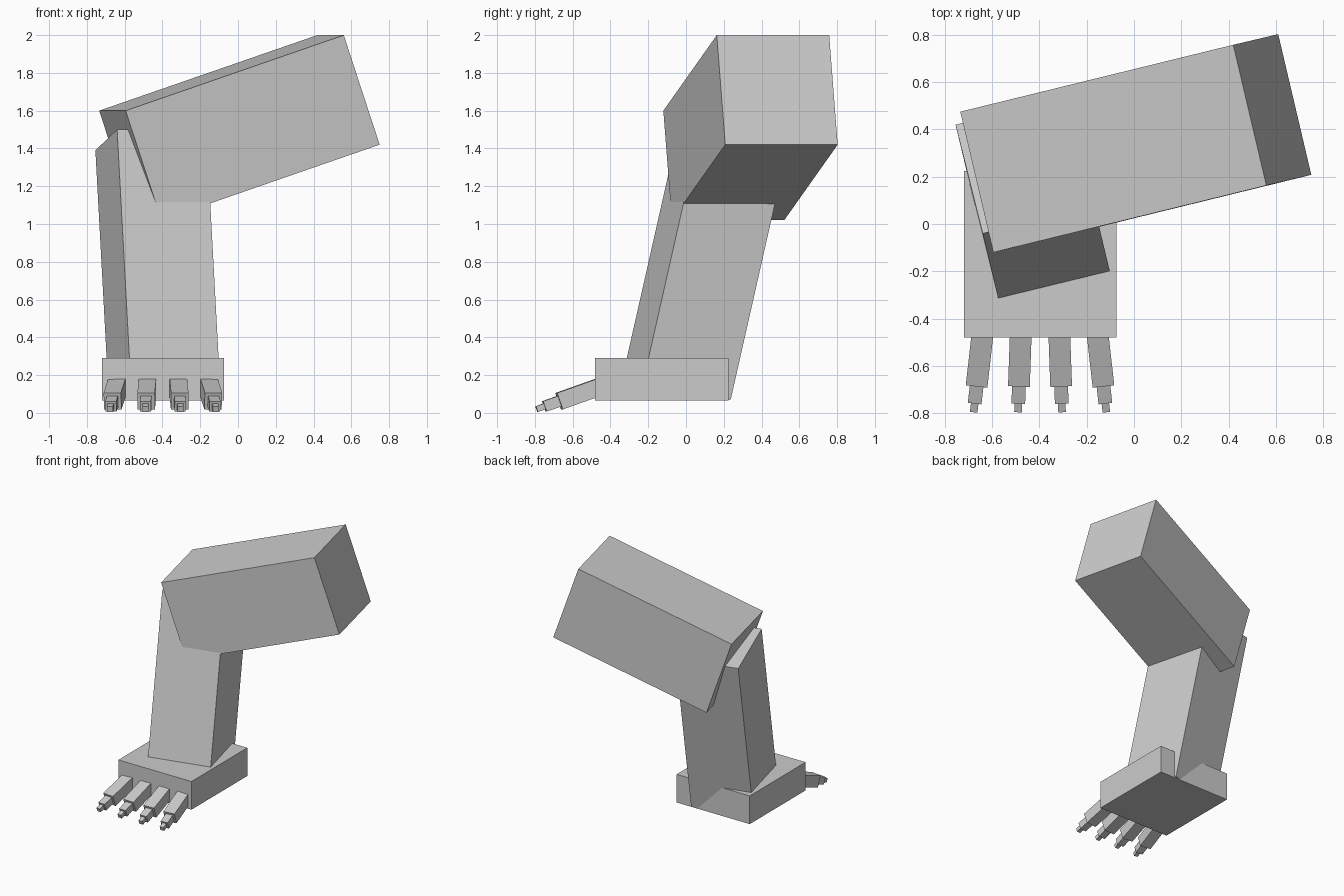
import bpy, bmesh
from mathutils import Vector, Matrix

if "Cube" in bpy.data.objects:
    bpy.data.objects.remove(bpy.data.objects["Cube"])

grey = bpy.data.materials.new("light grey")
grey.diffuse_color = (0.6, 0.6, 0.6, 1)
grey.use_nodes = True
grey.node_tree.nodes["Principled BSDF"].inputs["Base Color"].default_value = grey.diffuse_color


def box(name, centre, u, v, w):
    """Box spanned by three full-length edge vectors about a centre."""
    u, v, w = Vector(u), Vector(v), Vector(w)
    m = Matrix((u, v, w)).transposed().to_4x4()
    m.translation = Vector(centre)
    bm = bmesh.new()
    bmesh.ops.create_cube(bm, size=1.0, matrix=m)
    bmesh.ops.recalc_face_normals(bm, faces=bm.faces)
    mesh = bpy.data.meshes.new(name)
    bm.to_mesh(mesh)
    bm.free()
    mesh.materials.append(grey)
    obj = bpy.data.objects.new(name, mesh)
    bpy.context.collection.objects.link(obj)
    return obj


def box_from_corner(name, corner, u, v, w):
    u, v, w = Vector(u), Vector(v), Vector(w)
    return box(name, Vector(corner) + (u + v + w) / 2, u, v, w)


# upper limb: from its top, left, front corner
box_from_corner("upper_limb", (-0.595, -0.12, 1.6),
                (1.155, 0.283, 0.4), (-0.14, 0.595, 0), (0.19, 0.045, -0.58))

# lower limb: leaning post, from its top, left, front corner
box_from_corner("lower_limb", (-0.64, -0.04, 1.5),
                (0.472, 0.115, 0), (-0.115, 0.46, -0.11),
                Vector((0.054, -0.226, -1)) * 1.32)

# foot block
box("foot", (-0.3975, -0.128, 0.177), (0.645, 0, 0), (0, 0.705, 0), (0, 0, 0.225))

# toes: three shrinking segments each, fanned outward and sloping down
segments = [("base", -0.44, -0.672, 0.092), ("middle", -0.66, -0.75, 0.058),
            ("tip", -0.74, -0.791, 0.032)]
for i, (root, tip) in enumerate([(-0.245, -0.28), (-0.082, -0.093),
                                 (0.082, 0.093), (0.245, 0.28)]):
    d = Vector((tip - root, -0.31, -0.11))
    start = Vector((-0.3975 + root, -0.48, 0.13))
    side = d.cross(Vector((0, 0, 1))).normalized()
    up = side.cross(d).normalized()
    for part, y0, y1, size in segments:
        a = start + d * ((y0 + 0.48) / -0.31)
        b = start + d * ((y1 + 0.48) / -0.31)
        box(f"toe_{i + 1}_{part}", (a + b) / 2, side * size, b - a, up * size)
